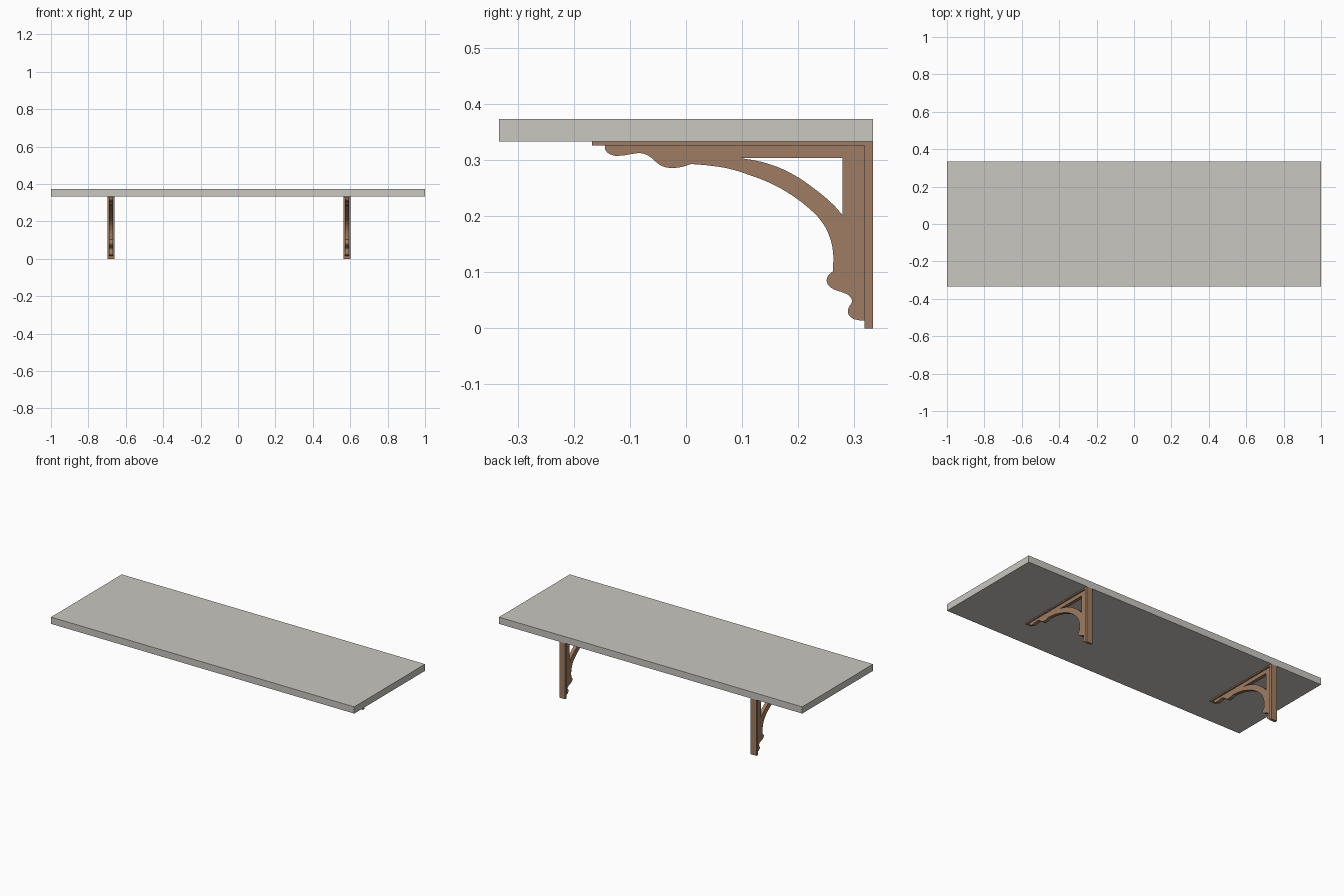
import bpy
import math
from mathutils import Matrix

if "Cube" in bpy.data.objects:
    bpy.data.objects.remove(bpy.data.objects["Cube"])


def material(name, rgb):
    m = bpy.data.materials.new(name)
    m.diffuse_color = (*rgb, 1)
    m.use_nodes = True
    m.node_tree.nodes["Principled BSDF"].inputs["Base Color"].default_value = m.diffuse_color
    return m


stone = material("pale grey board", (0.58, 0.57, 0.53))
wood = material("brown wood", (0.345, 0.203, 0.122))


def box(name, lo, hi, mat):
    bpy.ops.mesh.primitive_cube_add(size=1)
    ob = bpy.context.object
    ob.name = name
    size = [b - a for a, b in zip(lo, hi)]
    mid = [(a + b) / 2 for a, b in zip(lo, hi)]
    ob.data.transform(Matrix.Translation(mid) @ Matrix.Diagonal((*size, 1)))
    ob.data.materials.append(mat)
    return ob


def add_spline(curve, points, corners):
    # closed outline: smooth through points, sharp at the listed corners
    s = curve.splines.new('BEZIER')
    s.bezier_points.add(len(points) - 1)
    for i, (p, bp) in enumerate(zip(points, s.bezier_points)):
        bp.co = (p[0], p[1], 0)
        kind = 'VECTOR' if i in corners else 'AUTO'
        bp.handle_left_type = bp.handle_right_type = kind
    s.use_cyclic_u = True
    s.resolution_u = 6


# scrolled web outline (y, z): front scroll, long arch, foot scroll, back
OUTER = [(-.145, .327), (-.143, .317), (-.132, .309), (-.114, .308), (-.096, .311),
         (-.079, .312), (-.066, .307), (-.055, .298), (-.042, .289), (-.025, .286),
         (-.007, .288), (.009, .293), (.043, .290), (.079, .284), (.114, .273),
         (.150, .259), (.186, .239), (.218, .215), (.239, .194), (.255, .166),
         (.262, .137), (.262, .102), (.252, .091), (.252, .080), (.261, .071),
         (.279, .064), (.291, .058), (.296, .048), (.290, .037), (.289, .027),
         (.295, .019), (.305, .015), (.320, .014), (.320, .327)]
# window between the arch and the two arms
HOLE = [(.095, .304), (.279, .304), (.279, .202), (.263, .220),
        (.230, .248), (.186, .277), (.141, .295)]

WIDTH, WEB = 0.038, 0.020


def bracket(side, x):
    h = WIDTH / 2
    box(side + "_wall_plate", (x - h, .318, 0), (x + h, .3333, .333), wood)
    box(side + "_top_plate", (x - h, -.168, .326), (x + h, .318, .333), wood)
    cu = bpy.data.curves.new(side + "_scroll_web", 'CURVE')
    cu.dimensions = '2D'
    cu.fill_mode = 'BOTH'
    cu.extrude = WEB / 2
    add_spline(cu, OUTER, {0, 11, 21, 32, 33})
    add_spline(cu, HOLE, {0, 1, 2})
    ob = bpy.data.objects.new(side + "_scroll_web", cu)
    bpy.context.collection.objects.link(ob)
    ob.location.x = x
    ob.rotation_euler = (math.pi / 2, 0, math.pi / 2)
    bpy.ops.object.select_all(action='DESELECT')
    ob.select_set(True)
    bpy.context.view_layer.objects.active = ob
    bpy.ops.object.convert(target='MESH')
    ob = bpy.context.object
    ob.data.materials.clear()
    ob.data.materials.append(wood)
    bpy.ops.object.shade_smooth_by_angle(angle=math.radians(35))


# shelf board
box("shelf_board", (-1, -.3333, .333), (1, .3333, .373), stone)

# two brackets
bracket("left", -.679)
bracket("right", .583)
